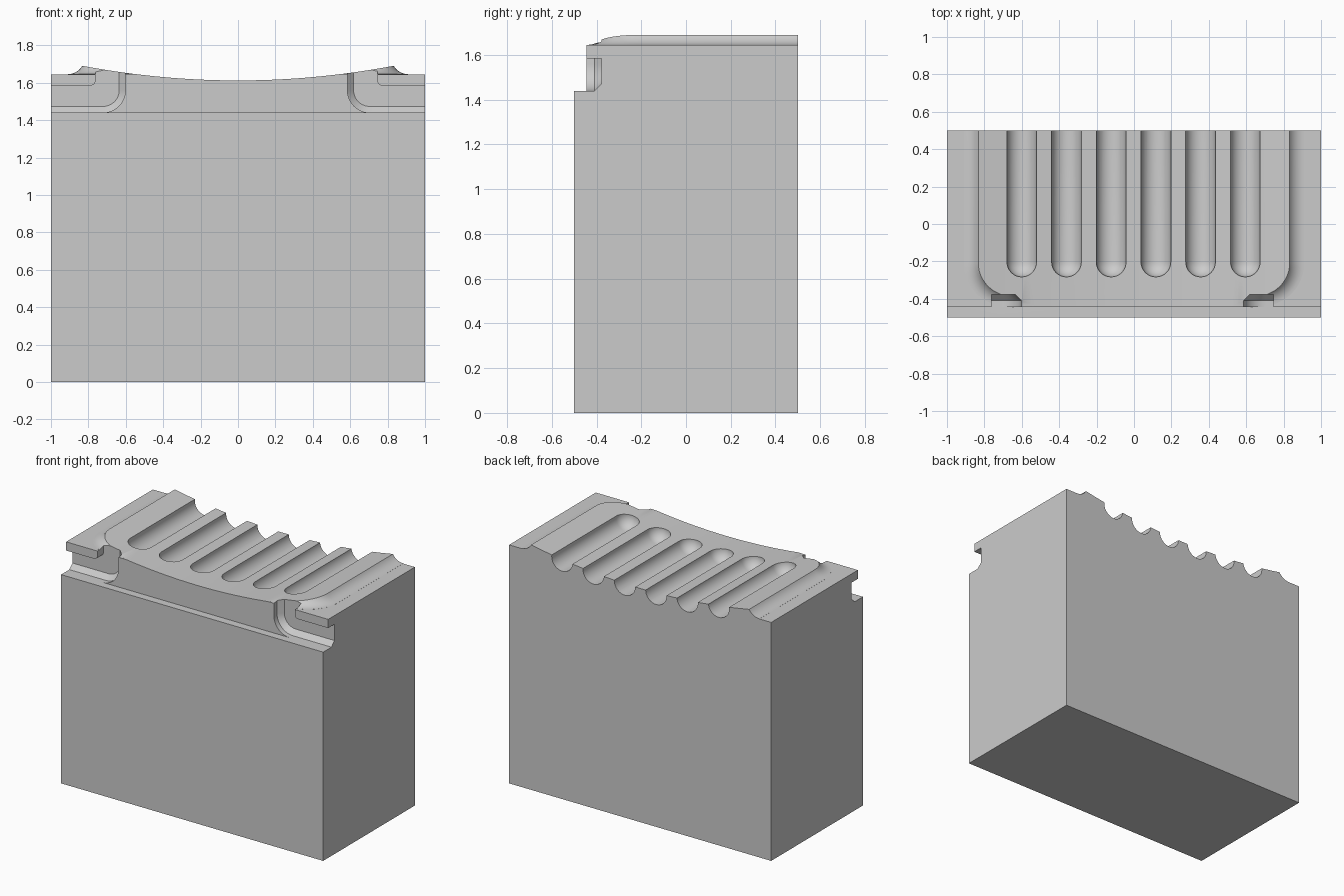
import bpy, bmesh
from math import sin, cos, pi, radians
from mathutils import Matrix

if "Cube" in bpy.data.objects:
    bpy.data.objects.remove(bpy.data.objects["Cube"])

TOP, STEP = 1.645, 1.44        # shoulder height, front ledge height

grey = bpy.data.materials.new("plain grey")
grey.use_nodes = True
grey.diffuse_color = (0.6, 0.6, 0.6, 1)
grey.node_tree.nodes["Principled BSDF"].inputs["Base Color"].default_value = (0.6, 0.6, 0.6, 1)


def finish(name, bm):
    bmesh.ops.recalc_face_normals(bm, faces=bm.faces)
    mesh = bpy.data.meshes.new(name)
    bm.to_mesh(mesh)
    bm.free()
    mesh.materials.append(grey)
    obj = bpy.data.objects.new(name, mesh)
    bpy.context.collection.objects.link(obj)
    return obj


def loft(name, rings):
    """Closed solid through matching rings of points."""
    bm = bmesh.new()
    loops = [[bm.verts.new(p) for p in ring] for ring in rings]
    for a, b in zip(loops, loops[1:]):
        for i in range(len(a)):
            j = (i + 1) % len(a)
            bm.faces.new((a[i], a[j], b[j], b[i]))
    bm.faces.new(loops[0])
    bm.faces.new(loops[-1])
    return finish(name, bm)


def arc(cx, cy, r, start, end, n=12):
    angles = [radians(start + (end - start) * i / n) for i in range(n + 1)]
    return [(cx + r * cos(a), cy + r * sin(a)) for a in angles]


def combine(target, tool, operation):
    mod = target.modifiers.new(operation, "BOOLEAN")
    mod.object, mod.operation, mod.solver = tool, operation, "EXACT"
    bpy.context.view_layer.objects.active = target
    bpy.ops.object.modifier_apply(modifier=mod.name)
    bpy.data.objects.remove(tool)


def dish_height(x):
    return 1.612 + 0.113 * x * x


# Main block with a ledge along the front
side = [(-0.5, 0), (0.5, 0), (0.5, TOP), (-0.445, TOP), (-0.445, STEP), (-0.5, STEP)]
block = loft("grooved_block", [[(x, y, z) for y, z in side] for x in (-1, 1)])


# Raised pad with rounded front corners and a concave skirt
def pad_ring(d, z):
    right = arc(0.68, -0.21, 0.15 + d, 0, -90)
    pts = [(0.83 + d, 0.5)] + right + [(-x, y) for x, y in reversed(right)] + [(-0.83 - d, 0.5)]
    return [(x, y, z) for x, y in pts]


R = 0.09
rings = [pad_ring(0.08, 1.55)]
for i in range(13):
    t = pi / 2 * i / 12
    rings.append(pad_ring(0.08 - R * sin(t), TOP + 0.0005 + R * (1 - cos(t))))
combine(block, loft("raised_pad", rings), "UNION")

# Shallow dish across the top
xs = [-1.2 + i * 0.04 for i in range(61)]
dish = [(x, dish_height(x)) for x in xs] + [(1.2, 2), (-1.2, 2)]
combine(block, loft("dish_cutter", [[(x, y, z) for x, z in dish] for y in (-0.7, 0.7)]), "DIFFERENCE")


# Hooked slots with a chamfered back at both front corners
def slot_ring(sign, edge, y, inset):
    r = 0.12
    outer = arc(edge + r, STEP + r, r - inset, 180, 270)
    tab = arc(edge + 0.185, 1.61, 0.025, 270, 180, 6)
    pts = [(edge + inset, 1.9)] + outer + [(1.1, STEP + inset), (1.1, 1.585)] + tab
    pts.append((edge + 0.16, 1.9))
    return [(sign * x, y, z) for x, z in pts]


for sign, edge in ((1, 0.585), (-1, 0.602)):
    slot = loft("slot_cutter", [slot_ring(sign, edge, y, inset)
                                for y, inset in ((-0.6, 0), (-0.41, 0), (-0.377, 0.033))])
    combine(block, slot, "DIFFERENCE")

# Six round-ended grooves, open at the back
for i in range(6):
    x = -0.6 + 0.239 * i
    bm = bmesh.new()
    bmesh.ops.create_uvsphere(bm, u_segments=32, v_segments=16, radius=0.08)
    bmesh.ops.delete(bm, geom=[v for v in bm.verts if v.co.z > 0.001], context="VERTS")
    rim = [e for e in bm.edges if e.is_boundary]
    new = bmesh.ops.extrude_edge_only(bm, edges=rim)["geom"]
    bmesh.ops.translate(bm, verts=[g for g in new if isinstance(g, bmesh.types.BMVert)], vec=(0, 0, 0.9))
    bmesh.ops.holes_fill(bm, edges=[e for e in bm.edges if e.is_boundary], sides=0)
    bm.transform(Matrix.Translation((x, -0.203, dish_height(x))) @ Matrix.Rotation(-pi / 2, 4, "X"))
    combine(block, finish("groove_cutter", bm), "DIFFERENCE")

bpy.ops.object.select_all(action="DESELECT")
block.select_set(True)
bpy.context.view_layer.objects.active = block
bpy.ops.object.shade_smooth_by_angle(angle=radians(25))
